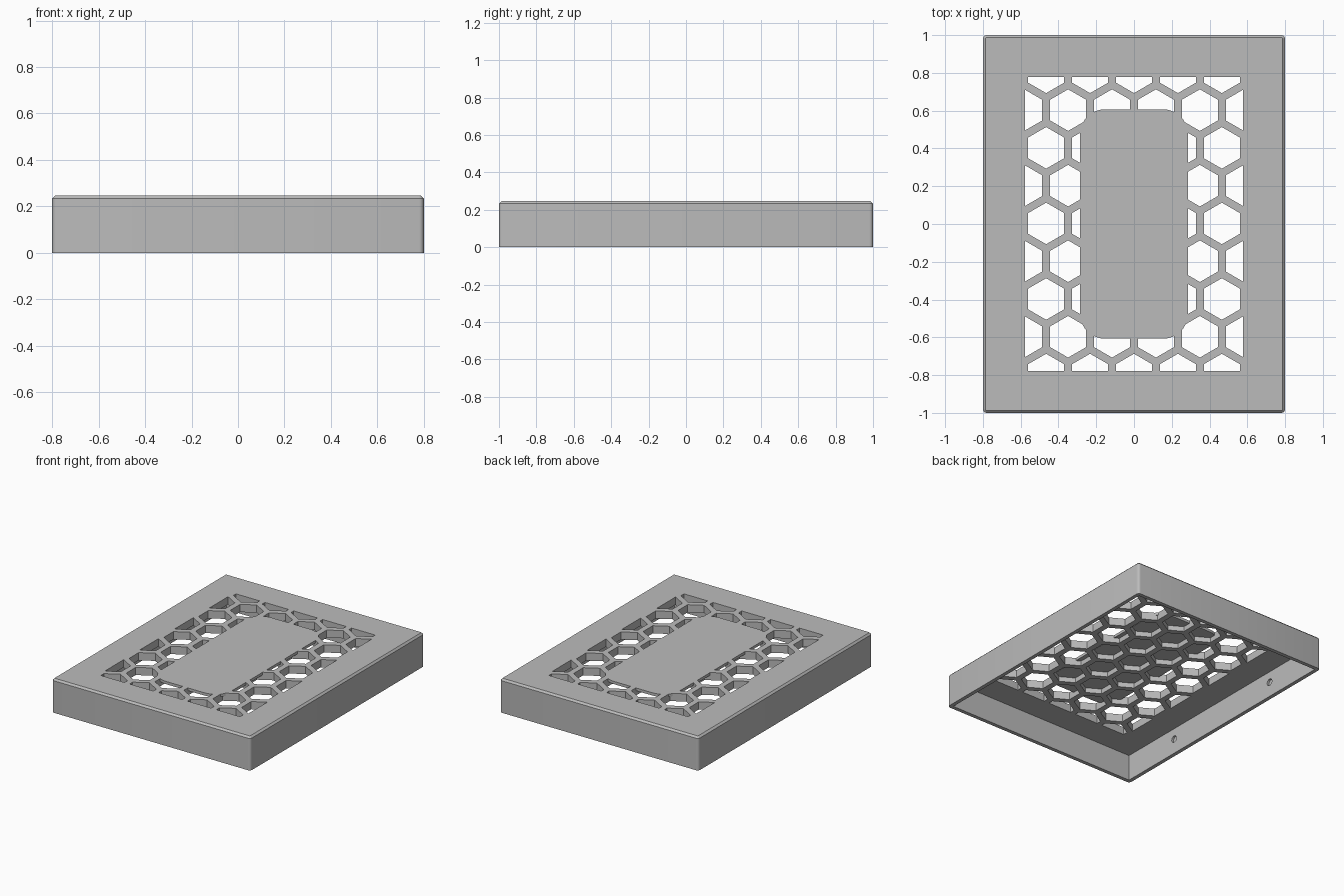
import bpy, bmesh, math
from mathutils import Matrix

cube = bpy.data.objects.get("Cube")
if cube:
    bpy.data.objects.remove(cube, do_unlink=True)

TOP = 0.246        # overall height
CEILING = 0.19     # underside of the top plate
PITCH = 0.2325     # honeycomb column spacing
ROW = 0.2          # honeycomb row spacing
HEX_R = 0.11       # honeycomb hole radius

grey = bpy.data.materials.new("grey_plastic")
grey.use_nodes = True
colour = (0.5, 0.5, 0.5, 1)
grey.diffuse_color = colour
grey.node_tree.nodes["Principled BSDF"].inputs["Base Color"].default_value = colour


def to_object(name, bm):
    bmesh.ops.recalc_face_normals(bm, faces=bm.faces[:])
    mesh = bpy.data.meshes.new(name)
    bm.to_mesh(mesh)
    bm.free()
    mesh.materials.append(grey)
    obj = bpy.data.objects.new(name, mesh)
    bpy.context.collection.objects.link(obj)
    return obj


def outline(hx, hy, r, seg):
    """Rounded rectangle; a zero radius gives square corners."""
    if r == 0:
        return [(hx, hy), (-hx, hy), (-hx, -hy), (hx, -hy)]
    pts = []
    for i, (sx, sy) in enumerate([(1, 1), (-1, 1), (-1, -1), (1, -1)]):
        for k in range(seg + 1):
            a = math.pi / 2 * (i + k / seg)
            pts.append((sx * (hx - r) + r * math.cos(a), sy * (hy - r) + r * math.sin(a)))
    return pts


def loft(bm, layers):
    """Closed solid through a stack of (outline, height) layers."""
    rings = [[bm.verts.new((x, y, z)) for x, y in pts] for pts, z in layers]
    for low, high in zip(rings, rings[1:]):
        for i in range(len(low)):
            j = (i + 1) % len(low)
            bm.faces.new((low[i], low[j], high[j], high[i]))
    bm.faces.new(rings[0][::-1])
    bm.faces.new(rings[-1])


def solid(name, layers):
    bm = bmesh.new()
    loft(bm, layers)
    return to_object(name, bm)


def combine(target, tool, operation):
    mod = target.modifiers.new(tool.name, 'BOOLEAN')
    mod.object, mod.operation, mod.solver = tool, operation, 'EXACT'
    bpy.context.view_layer.objects.active = target
    bpy.ops.object.modifier_apply(modifier=mod.name)
    bpy.data.objects.remove(tool, do_unlink=True)


# Outer cover with rounded corners and a chamfered top edge
chamfer = 0.013
body = outline(0.8, 1.0, 0.02, 4)
cover = solid("vent_cover", [
    (body, 0), (body, TOP - chamfer),
    (outline(0.8 - chamfer, 1.0 - chamfer, 0.02 - chamfer, 4), TOP)])

# Hollow underside
cavity = outline(0.772, 0.972, 0, 1)
combine(cover, solid("cavity", [(cavity, -0.1), (cavity, CEILING)]), 'DIFFERENCE')

# Honeycomb holes, trimmed to a rectangle and kept below the solid centre panel
bm = bmesh.new()
for row in range(-4, 5):
    shift = PITCH / 2 if row % 2 else 0
    for col in range(-3, 4):
        cx, cy = col * PITCH + shift, row * ROW + 0.003
        if abs(cx) < 0.6:
            ring = [(cx + HEX_R * math.sin(k * math.pi / 3),
                     cy + HEX_R * math.cos(k * math.pi / 3)) for k in range(6)]
            loft(bm, [(ring, 0.1), (ring, 0.3)])
holes = to_object("honeycomb_holes", bm)
window = outline(0.578, 0.777, 0, 1)
combine(holes, solid("vent_window", [(window, 0.05), (window, 0.35)]), 'INTERSECT')
panel = outline(0.285, 0.607, 0.13, 8)
combine(holes, solid("centre_panel", [(panel, TOP - 0.02), (panel, 0.4)]), 'DIFFERENCE')
combine(cover, holes, 'DIFFERENCE')

# Small blind fixing holes inside the long walls
bm = bmesh.new()
for sx in (-1, 1):
    for y in (-0.5, 0.5):
        place = Matrix.Translation((sx * 0.765, y, 0.11)) @ Matrix.Rotation(math.pi / 2, 4, 'Y')
        bmesh.ops.create_cone(bm, cap_ends=True, segments=16, radius1=0.025,
                              radius2=0.025, depth=0.045, matrix=place)
combine(cover, to_object("fixing_holes", bm), 'DIFFERENCE')

bpy.ops.object.select_all(action='DESELECT')
cover.select_set(True)
bpy.context.view_layer.objects.active = cover
bpy.ops.object.shade_smooth_by_angle(angle=math.radians(30))
